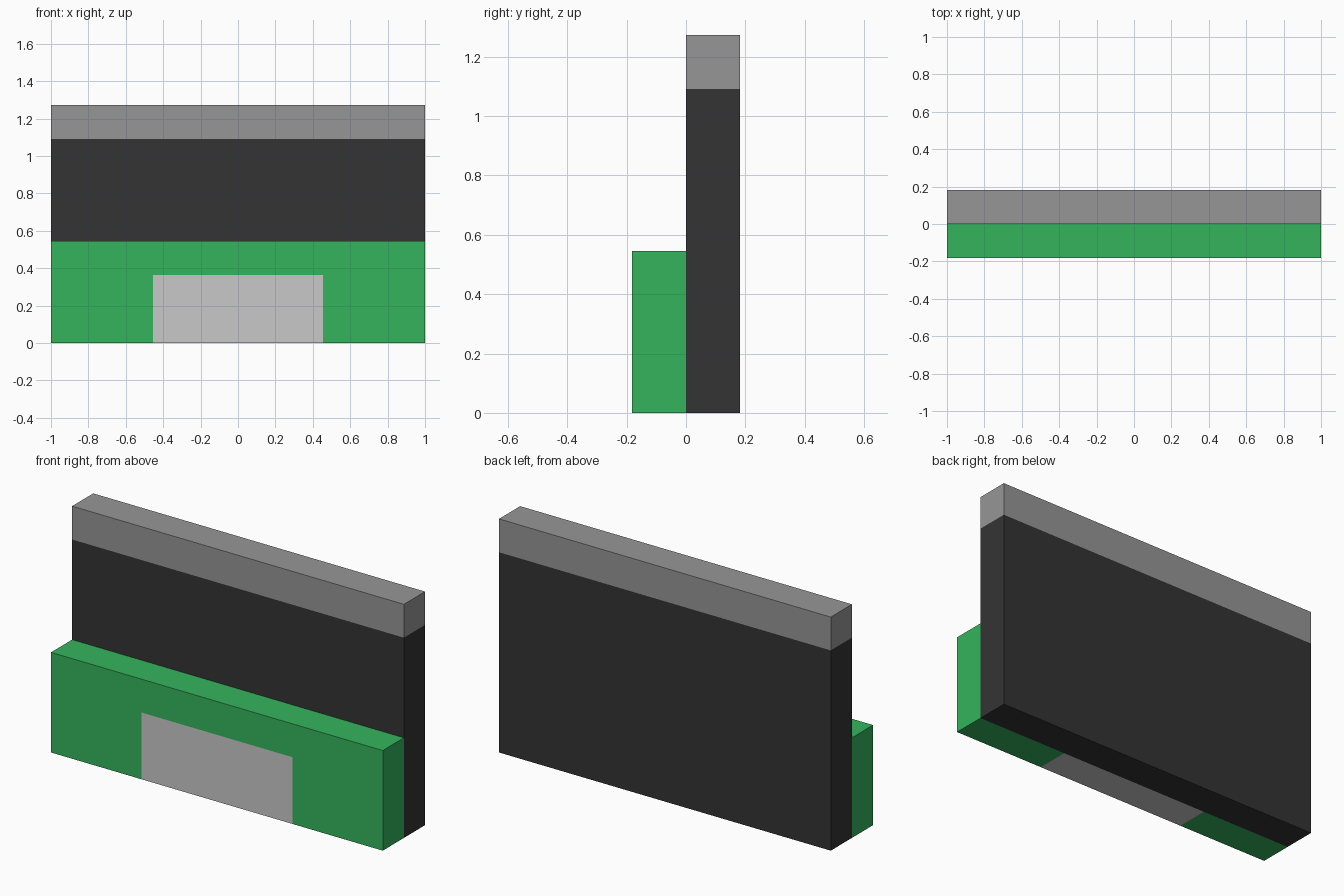
import bpy, bmesh
from mathutils import Vector, Matrix

if "Cube" in bpy.data.objects:
    bpy.data.objects.remove(bpy.data.objects["Cube"])

U = 2 / 11  # base module: the model is 11 modules wide


def material(name, r, g, b):
    m = bpy.data.materials.new(name)
    m.diffuse_color = (r, g, b, 1)
    m.use_nodes = True
    m.node_tree.nodes["Principled BSDF"].inputs["Base Color"].default_value = m.diffuse_color
    return m


dark = material("charcoal", 0.034, 0.034, 0.034)
grey = material("mid grey", 0.305, 0.305, 0.305)
green = material("green", 0.034, 0.456, 0.107)
light = material("light grey", 0.578, 0.578, 0.578)


def block(name, size, centre, cuts, mats, rule):
    """Box cut along planes (axis, position); rule(face centre) picks the second colour."""
    bm = bmesh.new()
    bmesh.ops.create_cube(bm, size=1, matrix=Matrix.Translation(centre) @ Matrix.Diagonal((*size, 1)))
    for axis, pos in cuts:
        normal = Vector((0, 0, 0))
        normal[axis] = 1
        bmesh.ops.bisect_plane(bm, geom=bm.verts[:] + bm.edges[:] + bm.faces[:],
                               plane_co=normal * pos, plane_no=normal)
    for f in bm.faces:
        f.material_index = int(rule(f.calc_center_median()))
    mesh = bpy.data.meshes.new(name)
    bm.to_mesh(mesh)
    bm.free()
    for m in mats:
        mesh.materials.append(m)
    bpy.context.collection.objects.link(bpy.data.objects.new(name, mesh))


# Tall rear wall with a grey top band
block("back_wall", (11 * U, U, 7 * U), (0, U / 2, 3.5 * U),
      [(2, 6 * U)], [dark, grey], lambda c: c.z > 6 * U)

# Low front block with a light grey panel at bottom centre, wrapping underneath
block("front_block", (11 * U, U, 3 * U), (0, -U / 2, 1.5 * U),
      [(0, -2.5 * U), (0, 2.5 * U), (2, 2 * U)], [green, light],
      lambda c: abs(c.x) < 2.5 * U and c.z < 2 * U)
